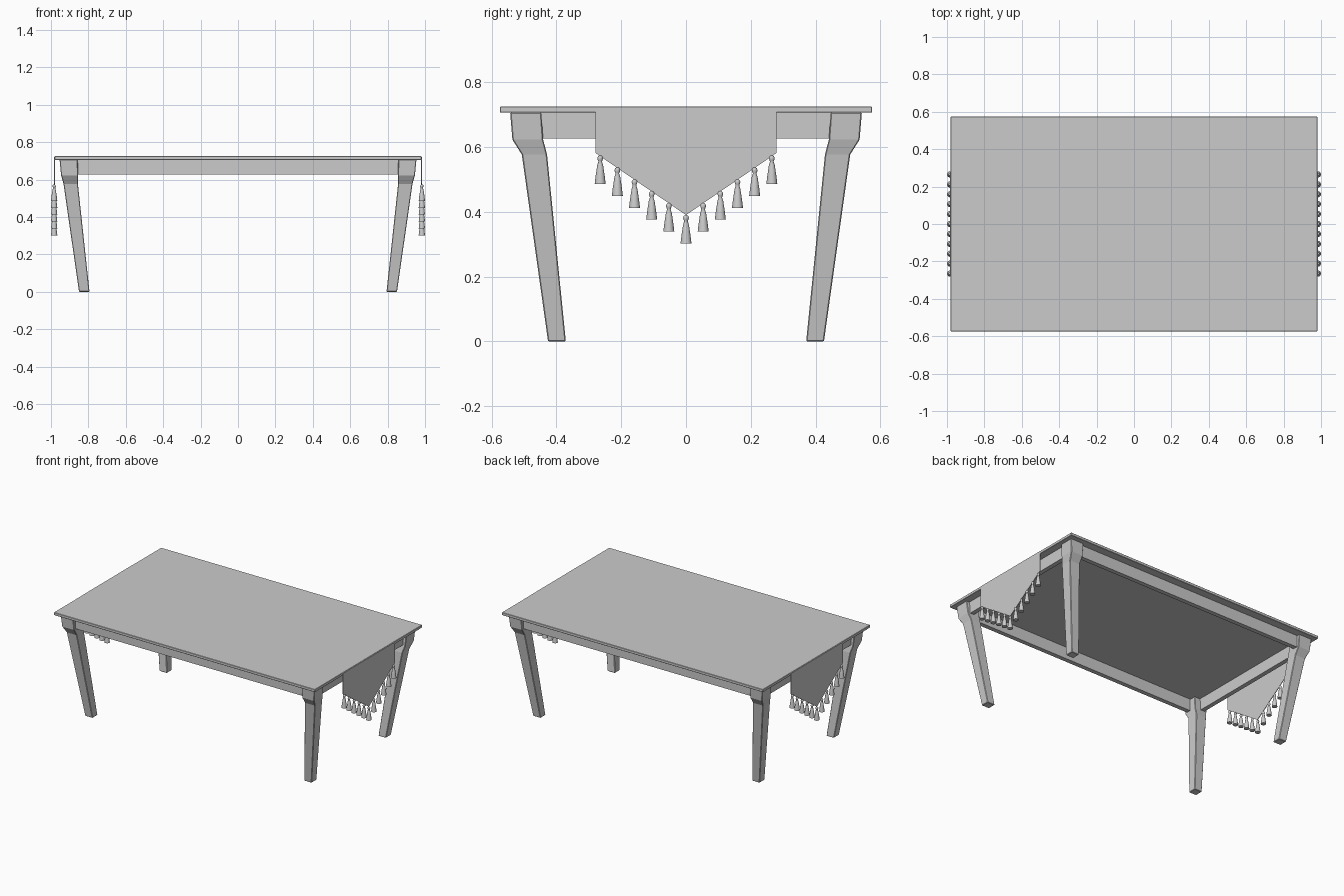
import bpy
import bmesh
import math

if "Cube" in bpy.data.objects:
    bpy.data.objects.remove(bpy.data.objects["Cube"], do_unlink=True)

GREY = (0.6, 0.6, 0.6, 1.0)
mat = bpy.data.materials.new("plain grey")
mat.use_nodes = True
mat.diffuse_color = GREY
mat.node_tree.nodes["Principled BSDF"].inputs["Base Color"].default_value = GREY


def finish(name, bm):
    bmesh.ops.recalc_face_normals(bm, faces=bm.faces)
    mesh = bpy.data.meshes.new(name)
    bm.to_mesh(mesh)
    bm.free()
    mesh.materials.append(mat)
    obj = bpy.data.objects.new(name, mesh)
    bpy.context.collection.objects.link(obj)
    return obj


def loft(name, rings):
    """Skin a stack of matching point rings and cap both ends."""
    bm = bmesh.new()
    loops = [[bm.verts.new(p) for p in ring] for ring in rings]
    for a, b in zip(loops, loops[1:]):
        for i in range(len(a)):
            j = (i + 1) % len(a)
            bm.faces.new((a[i], a[j], b[j], b[i]))
    bm.faces.new(loops[0])
    bm.faces.new(loops[-1])
    return finish(name, bm)


def rect(x0, x1, y0, y1, z):
    return [(x0, y0, z), (x1, y0, z), (x1, y1, z), (x0, y1, z)]


def box(name, x0, x1, y0, y1, z0, z1):
    return loft(name, [rect(x0, x1, y0, y1, z) for z in (z0, z1)])


def bevel(obj, width):
    mod = obj.modifiers.new("soft edges", "BEVEL")
    mod.width = width
    mod.segments = 1


# Table top
bevel(box("table_top", -0.98, 0.98, -0.575, 0.575, 0.706, 0.725), 0.002)

# Apron boards
for s, side in ((-1, "front"), (1, "back")):
    box(side + "_apron", -0.88, 0.88, s * 0.49, s * 0.52, 0.626, 0.707)
for s, side in ((-1, "right"), (1, "left")):
    box(side + "_apron", s * 0.90, s * 0.93, -0.47, 0.47, 0.626, 0.707)

# Splayed legs: inner x, outer x, inner y, outer y, height
LEG = [(0.794, 0.85, 0.371, 0.426, 0),
       (0.856, 0.933, 0.429, 0.507, 0.577),
       (0.856, 0.946, 0.441, 0.536, 0.623),
       (0.857, 0.954, 0.447, 0.543, 0.707)]
for sx, side in ((-1, "right"), (1, "left")):
    for sy, end in ((-1, "front"), (1, "back")):
        rings = [rect(sx * a, sx * b, sy * c, sy * d, z) for a, b, c, d, z in LEG]
        bevel(loft(f"{end}_{side}_leg", rings), 0.003)

# Pointed cloth drops at both ends, each with a row of tassels
CLOTH = [(-0.28, 0.722), (-0.28, 0.582), (0, 0.39), (0.28, 0.582), (0.28, 0.722)]
TASSEL = [(0.003, 0.088), (0.007, 0.085), (0.009, 0.079), (0.007, 0.073),
          (0.0055, 0.069), (0.009, 0.058), (0.014, 0.025), (0.017, 0)]
SIDES = 12
for s, side in ((-1, "right"), (1, "left")):
    loft(side + "_cloth", [[(s * x, y, z) for y, z in CLOTH] for x in (0.979, 0.983)])
    for i in range(-5, 6):
        y = i * 0.053
        base = 0.302 + abs(y) * 0.695
        rings = [[(s * 0.983 + r * math.cos(math.tau * k / SIDES),
                   y + r * math.sin(math.tau * k / SIDES), base + h)
                  for k in range(SIDES)] for r, h in TASSEL]
        tassel = loft(f"{side}_tassel_{i + 6}", rings)
        bpy.ops.object.select_all(action="DESELECT")
        tassel.select_set(True)
        bpy.context.view_layer.objects.active = tassel
        bpy.ops.object.shade_smooth_by_angle(angle=math.radians(40))
